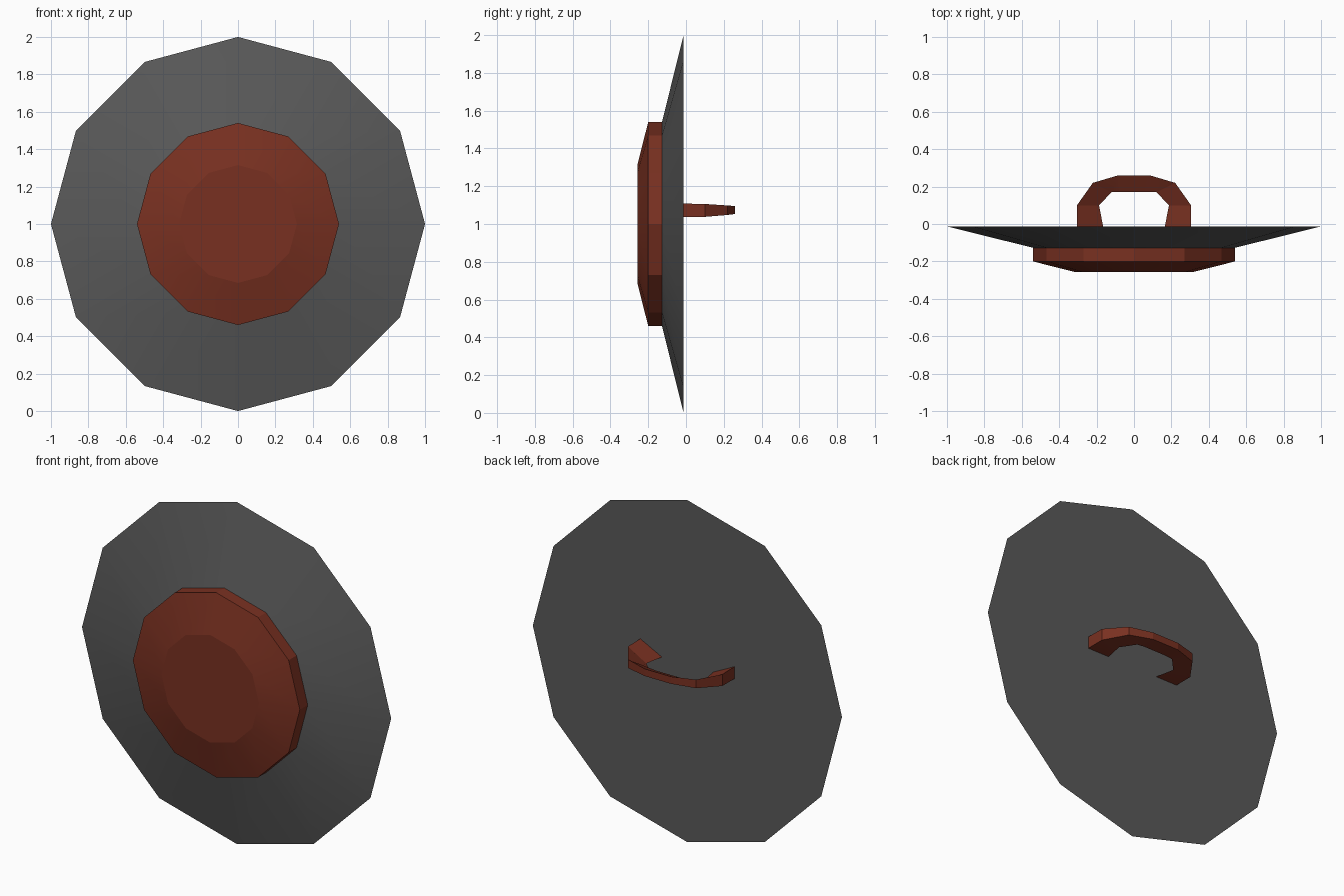
import bpy, math

if "Cube" in bpy.data.objects:
    bpy.data.objects.remove(bpy.data.objects["Cube"])

SIDES = 12


def material(name, color):
    m = bpy.data.materials.new(name)
    m.diffuse_color = color
    m.use_nodes = True
    m.node_tree.nodes["Principled BSDF"].inputs["Base Color"].default_value = m.diffuse_color
    return m


def make_object(name, verts, faces, mat):
    mesh = bpy.data.meshes.new(name)
    mesh.from_pydata(verts, [], faces)
    mesh.materials.append(mat)
    obj = bpy.data.objects.new(name, mesh)
    bpy.context.collection.objects.link(obj)
    # make all normals point outwards
    bpy.context.view_layer.objects.active = obj
    obj.select_set(True)
    bpy.ops.object.mode_set(mode='EDIT')
    bpy.ops.mesh.select_all(action='SELECT')
    bpy.ops.mesh.normals_make_consistent(inside=False)
    bpy.ops.object.mode_set(mode='OBJECT')
    bpy.ops.object.shade_smooth_by_angle(angle=math.radians(12))
    obj.select_set(False)
    return obj


def loft(rings):
    """Join equal-sized closed rings and cap both ends."""
    n = len(rings[0])
    verts = [v for ring in rings for v in ring]
    faces = [(i * n + j, i * n + (j + 1) % n,
              (i + 1) * n + (j + 1) % n, (i + 1) * n + j)
             for i in range(len(rings) - 1) for j in range(n)]
    faces += [tuple(range(n)), tuple(range(len(verts) - n, len(verts)))]
    return verts, faces


def disc_ring(radius, y):
    steps = [2 * math.pi * i / SIDES for i in range(SIDES)]
    return [(radius * math.cos(a), y, 1 + radius * math.sin(a)) for a in steps]


iron = material("iron", (0.10, 0.10, 0.10, 1))
red = material("red", (0.19, 0.03, 0.015, 1))

# Shield body: shallow cone with a flat back
make_object("shield_body",
            *loft([disc_ring(1.0, -0.013), disc_ring(0.54, -0.127)]), iron)

# Boss: short drum with a bevelled front
make_object("boss", *loft([disc_ring(0.54, -0.127), disc_ring(0.54, -0.20),
                           disc_ring(0.315, -0.257)]), red)

# Handle: wedge section swept along an arch, thin edge on the inside
# outer x, outer y, inner x, inner y, bottom z, top z
half = [(0.305, -0.013, 0.165, -0.013, 1.038, 1.108),
        (0.305, 0.10, 0.187, 0.10, 1.038, 1.106),
        (0.22, 0.22, 0.12, 0.17, 1.048, 1.098),
        (0.085, 0.26, 0.075, 0.17, 1.053, 1.095)]
stations = [(1, s) for s in half] + [(-1, s) for s in reversed(half)]
rings = [[(k * ox, oy, zb), (k * ox, oy, zt), (k * ix, iy, zb)]
         for k, (ox, oy, ix, iy, zb, zt) in stations]
make_object("handle", *loft(rings), red)
